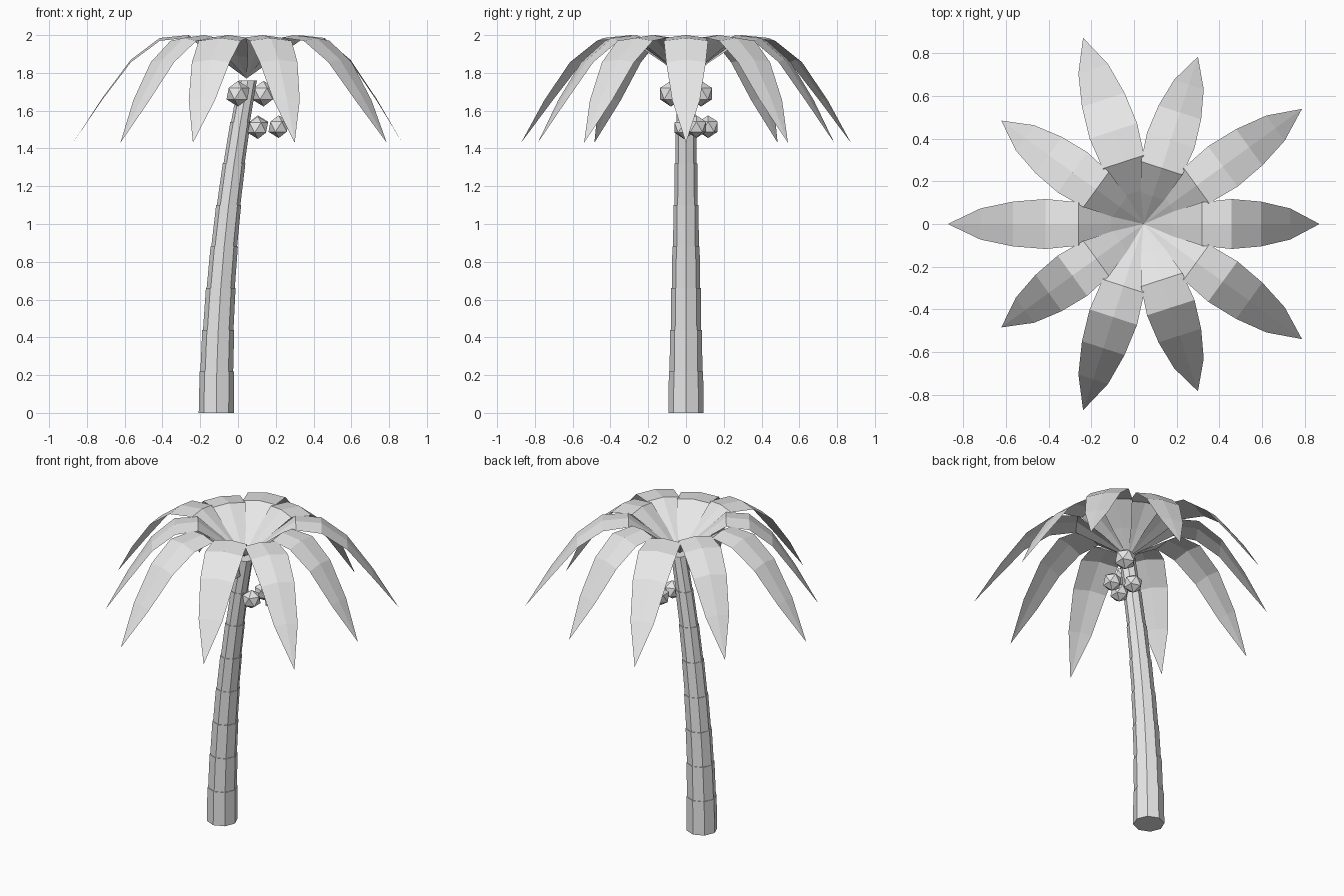
import bpy, bmesh
from math import cos, sin, pi, radians
from mathutils import Matrix, Vector

cube = bpy.data.objects.get("Cube")
if cube:
    bpy.data.objects.remove(cube, do_unlink=True)

grey = bpy.data.materials.new("light_grey")
grey.use_nodes = True
colour = (0.8, 0.8, 0.8, 1)
grey.diffuse_color = colour
grey.node_tree.nodes["Principled BSDF"].inputs["Base Color"].default_value = colour


def finish(name, bm):
    """Turn a bmesh into a flat shaded object."""
    mesh = bpy.data.meshes.new(name)
    bm.to_mesh(mesh)
    bm.free()
    mesh.materials.append(grey)
    obj = bpy.data.objects.new(name, mesh)
    bpy.context.collection.objects.link(obj)
    return obj


# Trunk: stacked octagonal sections along a bend, each slightly narrower
# than the top of the one below, which leaves a thin ledge
SECTION, SECTIONS, SIDES, LEDGE = 0.22, 8, 8, 0.004


def trunk_ring(bm, z, extra):
    radius = 0.093 - 0.028 * z + extra
    x = -0.115 + 0.054 * z * z
    return [bm.verts.new((x + radius * cos(2 * pi * i / SIDES),
                          radius * sin(2 * pi * i / SIDES), z))
            for i in range(SIDES)]


bm = bmesh.new()
rings = []
for s in range(SECTIONS):
    rings.append(trunk_ring(bm, s * SECTION, 0))
    rings.append(trunk_ring(bm, (s + 1) * SECTION, LEDGE))
for low, high in zip(rings, rings[1:]):
    for i in range(SIDES):
        j = (i + 1) % SIDES
        bm.faces.new((low[i], low[j], high[j], high[i]))
bm.faces.new(rings[0][::-1])
bm.faces.new(rings[-1])
finish("trunk", bm)

# Fronds: folded arching leaves, long and short ones in turn
CROWN = Vector((0.045, 0, 0))
RIB_HEIGHT = (1.77, 1.89, 2.0, 1.985, 1.87, 1.665, 1.43)
HALF_WIDTH = (0, 0.058, 0.102, 0.117, 0.105, 0.073, 0)
FOLD = 0.13


def frond(name, angle, length):
    bm = bmesh.new()
    rows = []
    last = len(RIB_HEIGHT) - 1
    for k, (z, w) in enumerate(zip(RIB_HEIGHT, HALF_WIDTH)):
        r = length * k / last
        if w:
            rows.append([bm.verts.new((r, side * w, z - abs(side) * w * FOLD))
                         for side in (-1, 0, 1)])
        else:
            rows.append([bm.verts.new((r, 0, z))] * 3)
    for a, b in zip(rows, rows[1:]):
        for i in (0, 1):
            corners = dict.fromkeys((a[i], b[i], b[i + 1], a[i + 1]))
            bm.faces.new(list(corners))
    bm.transform(Matrix.Translation(CROWN) @ Matrix.Rotation(angle, 4, "Z"))
    finish(name, bm)


for n in range(10):
    frond(f"frond_{n + 1}", radians(36 * n), 0.918 if n % 2 else 0.825)

# Coconuts hanging below the crown: position and radius
COCONUTS = (
    ((0.0, -0.08, 1.69), 0.068),
    ((0.135, 0.08, 1.69), 0.068),
    ((0.105, -0.01, 1.51), 0.06),
    ((0.215, 0.055, 1.515), 0.06),
    ((0.105, 0.117, 1.515), 0.06),
)
for n, (place, radius) in enumerate(COCONUTS):
    bm = bmesh.new()
    bmesh.ops.create_icosphere(bm, subdivisions=1, radius=radius,
                               matrix=Matrix.Translation(place))
    finish(f"coconut_{n + 1}", bm)
